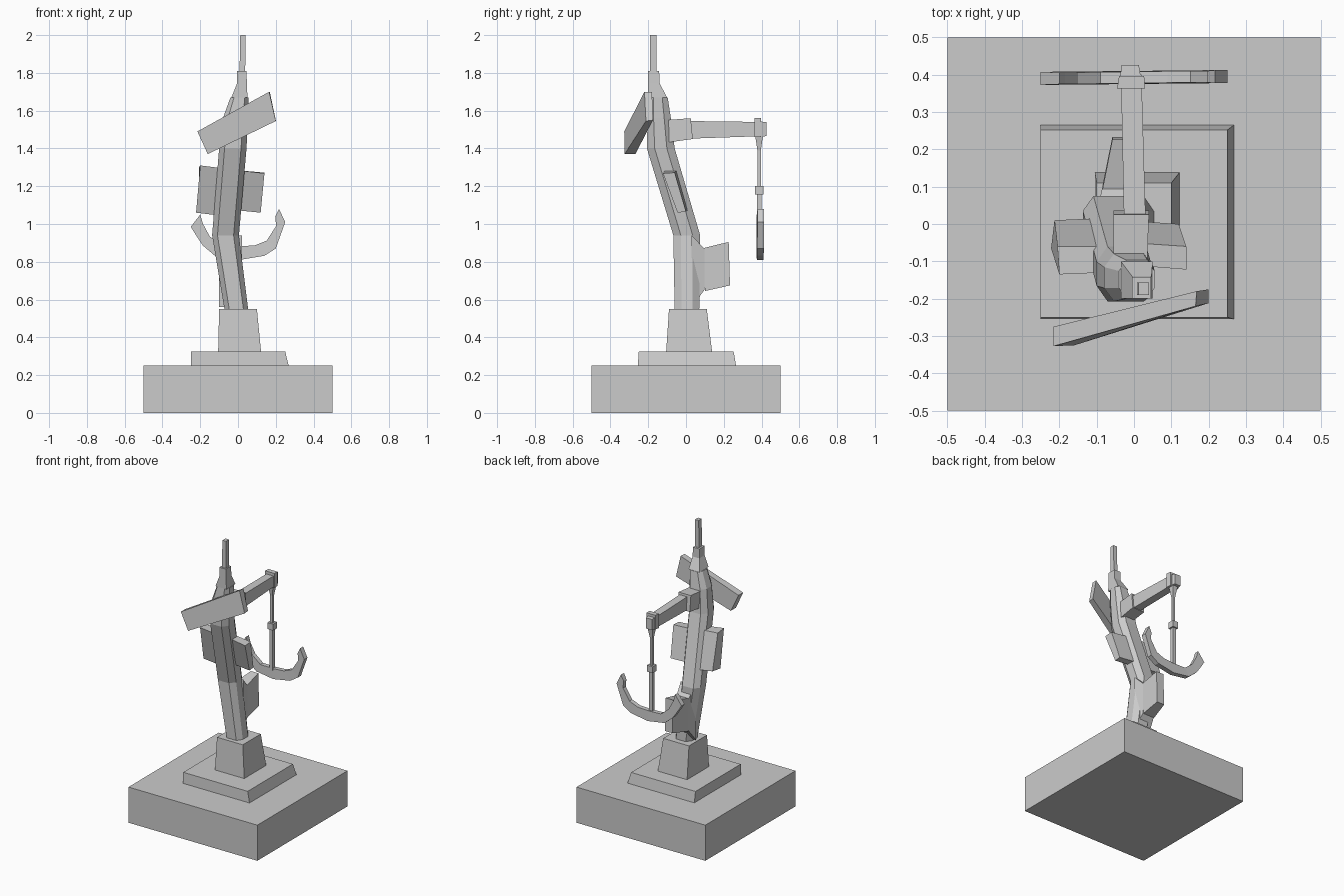
import bpy
import bmesh


def loft(name, rings):
    """Skin a stack of equal-sized point rings and cap both ends."""
    bm = bmesh.new()
    vs = [[bm.verts.new(p) for p in r] for r in rings]
    n = len(rings[0])
    for a, b in zip(vs, vs[1:]):
        for i in range(n):
            j = (i + 1) % n
            bm.faces.new((a[i], a[j], b[j], b[i]))
    bm.faces.new(vs[0][::-1])
    bm.faces.new(vs[-1])
    bmesh.ops.recalc_face_normals(bm, faces=bm.faces)
    me = bpy.data.meshes.new(name)
    bm.to_mesh(me)
    bm.free()
    ob = bpy.data.objects.new(name, me)
    bpy.context.collection.objects.link(ob)
    return ob


def rz(z, x0, x1, y0, y1):
    return [(x0, y0, z), (x1, y0, z), (x1, y1, z), (x0, y1, z)]


def ry(y, x0, x1, z0, z1):
    return [(x0, y, z0), (x1, y, z0), (x1, y, z1), (x0, y, z1)]


def trunk_ring(z, x0, x1, y0, y1):
    # square section, chamfered except at the front right corner
    w, d = (x1 - x0) * .2, (y1 - y0) * .28
    return [(x0 + w, y0, z), (x1 - w, y0, z), (x1, y0 + d, z), (x1, y1 - d, z),
            (x1 - w, y1, z), (x0 + w, y1, z), (x0, y1 - d, z), (x0, y0 + d, z)]


# stepped base
loft("base_block", [rz(0, -.5, .5, -.5, .5), rz(.25, -.5, .5, -.5, .5)])
loft("base_step", [rz(.25, -.25, .268, -.255, .265), rz(.325, -.25, .25, -.25, .252)])
loft("pedestal", [rz(.325, -.105, .122, -.105, .138), rz(.55, -.1, .1, -.09, .11)])

# leaning trunk with shoulders, neck and top spike
loft("trunk", [trunk_ring(*r) for r in (
    (.54, -.07, .055, -.06, .07),
    (.94, -.137, .005, -.067, .075),
    (1.4, -.1, .045, -.207, -.06),
    (1.56, -.08, .053, -.207, -.08),
    (1.67, -.04, .055, -.2, -.097))])
loft("neck", [rz(1.67, -.035, .05, -.2, -.1), rz(1.745, -.005, .047, -.2, -.14),
              rz(1.81, -.005, .045, -.2, -.142)])
loft("spike", [rz(1.8, .008, .038, -.19, -.157), rz(2, .012, .04, -.19, -.157)])

# back fin with flared root
loft("fin_root", [ry(.03, -.1, .02, .56, .94), ry(.097, -.085, .005, .65, .87)])
loft("back_fin", [
    [(-.085, .1, .645), (.005, .1, .645), (.005, .09, .872), (-.085, .09, .872)],
    [(-.058, .233, .675), (0, .233, .675), (0, .226, .905), (-.058, .226, .905)]])

# side pads leaning with the trunk
loft("left_pad", [
    [(-.222, -.065, 1.06), (-.1, -.06, 1.045), (-.1, .015, 1.05), (-.213, .01, 1.065)],
    [(-.2, -.135, 1.31), (-.08, -.13, 1.295), (-.08, -.06, 1.295), (-.205, -.06, 1.305)]])
loft("right_pad", [
    [(-.03, -.045, 1.075), (.12, -.045, 1.06), (.12, 0, 1.065), (-.03, .01, 1.075)],
    [(-.01, -.11, 1.285), (.14, -.122, 1.268), (.14, -.06, 1.272), (-.01, -.05, 1.285)]])

# slanted plank across the front
loft("plank", [
    [(-.16, -.325, 1.37), (-.215, -.327, 1.49), (-.215, -.275, 1.49), (-.16, -.268, 1.37)],
    [(.2, -.212, 1.545), (.165, -.22, 1.7), (.168, -.18, 1.7), (.2, -.175, 1.55)]])

# rear arm, bracket and tip blocks
loft("arm_bracket", [
    [(-.055, -.11, 1.43), (.035, -.11, 1.43), (.035, -.11, 1.55), (-.055, -.11, 1.55)],
    [(-.055, .036, 1.45), (.04, .036, 1.45), (.04, .025, 1.56), (-.055, .025, 1.56)]])
loft("arm", [ry(.02, -.027, .031, 1.452, 1.545), ry(.4, -.035, .02, 1.465, 1.54)])
loft("arm_collar", [ry(.363, -.045, .03, 1.46, 1.56), ry(.397, -.04, .027, 1.46, 1.56)])
loft("arm_tip", [ry(.395, -.037, .018, 1.463, 1.542), ry(.426, -.033, .013, 1.465, 1.54)])

# hanging rod
loft("hanger_rod", [rz(z, -.006 - w, -.006 + w, .387 - w, .387 + w) for z, w in (
    (1.47, .021), (1.39, .009), (1.2, .009), (1.2, .022), (1.155, .022),
    (1.155, .012), (.86, .012))])

# curved double hook: outer and inner profile pairs
pairs = [((-.25, .985), (-.2, 1.05)), ((-.225, .945), (-.185, 1.0)),
         ((-.185, .885), (-.15, .935)), ((-.12, .83), (-.09, .885)),
         ((.01, .81), (.01, .882)), ((.14, .832), (.09, .887)),
         ((.2, .87), (.152, .912)), ((.25, 1.01), (.202, .99)),
         ((.217, 1.08), (.197, 1.04))]
loft("hook", [[(o[0], .375 + k, o[1]), (o[0], .41 + k, o[1]),
               (i[0], .408 + k, i[1]), (i[0], .377 + k, i[1])]
              for o, i in pairs for k in [.01 * o[0]]])
